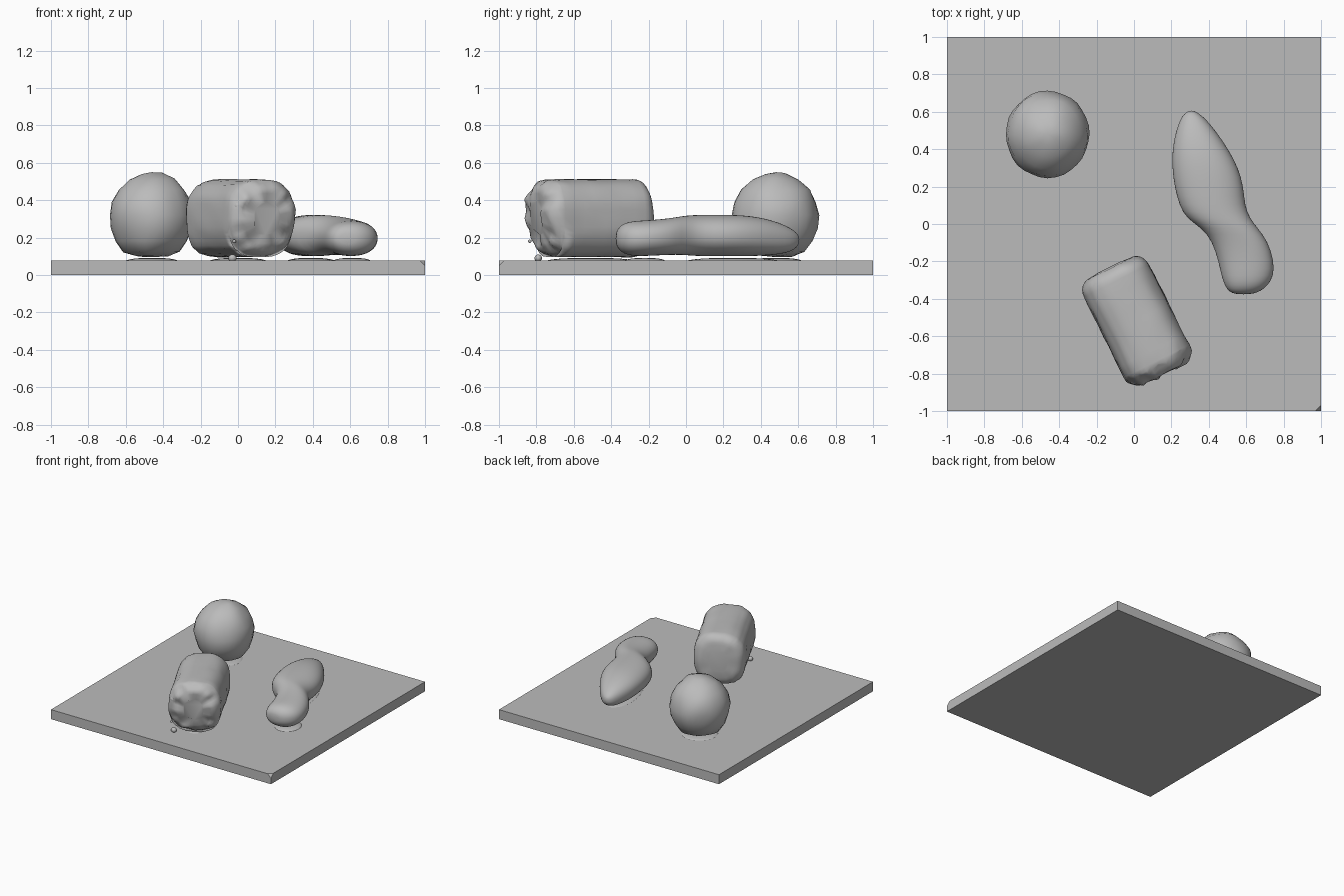
import bpy
import bmesh
import math
from mathutils import Matrix, Vector, noise

if "Cube" in bpy.data.objects:
    bpy.data.objects.remove(bpy.data.objects["Cube"], do_unlink=True)

# One plain clay grey
GREY = (0.5, 0.5, 0.5, 1.0)
clay = bpy.data.materials.new("clay grey")
clay.use_nodes = True
clay.diffuse_color = GREY
bsdf = clay.node_tree.nodes["Principled BSDF"]
bsdf.inputs["Base Color"].default_value = GREY
bsdf.inputs["Roughness"].default_value = 0.8


def finish(name, bm, smooth=True):
    bmesh.ops.recalc_face_normals(bm, faces=bm.faces)
    mesh = bpy.data.meshes.new(name)
    bm.to_mesh(mesh)
    bm.free()
    mesh.materials.append(clay)
    for p in mesh.polygons:
        p.use_smooth = smooth
    obj = bpy.data.objects.new(name, mesh)
    bpy.context.collection.objects.link(obj)
    return obj


def roughen(bm, amount, scale):
    """Gentle hand-shaped unevenness."""
    bm.normal_update()
    for v in bm.verts:
        v.co += v.normal * amount * noise.noise(v.co * scale)


def loft(sections, power, sides=40):
    """Skin rounded-square rings along y: (y, centre x, centre z, half width, half height)."""
    bm = bmesh.new()
    rings = []
    for y, cx, cz, hw, hh in sections:
        ring = []
        for i in range(sides):
            a = 2 * math.pi * i / sides
            c, s = math.cos(a), math.sin(a)
            ring.append(bm.verts.new((
                cx + hw * math.copysign(abs(c) ** (2 / power), c), y,
                cz + hh * math.copysign(abs(s) ** (2 / power), s))))
        rings.append(ring)
    for a, b in zip(rings, rings[1:]):
        for i in range(sides):
            j = (i + 1) % sides
            bm.faces.new((a[i], a[j], b[j], b[i]))
    bm.faces.new(rings[0])
    bm.faces.new(rings[-1][::-1])
    return bm


def ellipsoid(name, centre, radii, turn=0.0):
    bm = bmesh.new()
    bmesh.ops.create_uvsphere(bm, u_segments=24, v_segments=12, radius=1)
    bm.transform(Matrix.Translation(centre) @ Matrix.Rotation(turn, 4, 'Z')
                 @ Matrix.Diagonal((*radii, 1)))
    return finish(name, bm)


# Square base slab with one chipped corner
BASE_TOP = 0.078
bm = bmesh.new()
bmesh.ops.create_cube(bm, size=1)
bm.transform(Matrix.Translation((0, 0, BASE_TOP / 2)) @ Matrix.Diagonal((2, 2, BASE_TOP, 1)))
chip = [v for v in bm.verts if v.co.x > 0 and v.co.y < 0 and v.co.z > 0.01]
bmesh.ops.bevel(bm, geom=chip, offset=0.03, segments=1, affect='VERTICES')
finish("base_slab", bm, smooth=False)

# Ball: turned profile (radius, height) with a flattened underside
profile = [(0, 0.095), (0.09, 0.1), (0.15, 0.125), (0.192, 0.18), (0.216, 0.25),
           (0.224, 0.32), (0.212, 0.39), (0.178, 0.455), (0.12, 0.51),
           (0.055, 0.54), (0, 0.546)]
bm = bmesh.new()
pts = [bm.verts.new((r, 0, z)) for r, z in profile]
edges = [bm.edges.new(p) for p in zip(pts, pts[1:])]
bmesh.ops.spin(bm, geom=pts + edges, cent=(0, 0, 0), axis=(0, 0, 1),
               angle=2 * math.pi, steps=32)
bmesh.ops.remove_doubles(bm, verts=bm.verts, dist=0.001)
bm.transform(Matrix.Translation((-0.462, 0.48, 0)) @ Matrix.Diagonal((1, 1.03, 1, 1)))
roughen(bm, 0.012, 9)
finish("ball", bm)

# Block-like drum lying on its side, with rounded ends
HALF_LEN, CORNER, HW, HH = 0.315, 0.075, 0.195, 0.208
ends = []
for k in range(7):
    a = math.pi / 2 * k / 6
    ends.append((HALF_LEN - CORNER + CORNER * math.cos(a), CORNER * (1 - math.sin(a))))
ends = [(HALF_LEN + 0.006, 0.12)] + ends
rows = ends + [(HALF_LEN - CORNER - 0.06 * k, 0) for k in range(1, 8)]
rows += [(-y, inset) for y, inset in reversed(ends)]
bm = loft([(y, 0, 0.303, HW - d, HH - d) for y, d in rows], 2.7, 48)
for v in bm.verts:
    # undercut, ragged front end and faint lengthwise grooves on one flank
    if v.co.y < -0.24:
        v.co.y += 0.05 * max(0, 0.3 - v.co.z) / 0.2
        v.co.y += 0.025 * noise.noise(v.co * 16)
    elif v.co.x < -0.02:
        v.co.z += 0.003 * math.sin(v.co.x * 130)
roughen(bm, 0.006, 10)
TURN = math.atan2(0.447, 0.894)
bm.transform(Matrix.Translation((0.013, -0.518, 0)) @ Matrix.Rotation(TURN, 4, 'Z'))
finish("drum", bm)

# Crumbs broken from the drum's front end
for i, (x, y, z, r) in enumerate([(-0.02, -0.835, 0.18, 0.01), (-0.03, -0.79, 0.09, 0.022),
                                  (0.0, -0.835, 0.37, 0.025), (-0.02, -0.82, 0.29, 0.025)]):
    ellipsoid(f"crumb_{i + 1}", (x, y, z), (r, r * 0.9, r * 0.9))

# Gourd: (y, left x, right x, bottom z, top z) along its length
gourd = [(0.606, 0.295, 0.32, 0.17, 0.205), (0.59, 0.268, 0.348, 0.145, 0.228),
         (0.56, 0.248, 0.385, 0.125, 0.25), (0.50, 0.225, 0.435, 0.11, 0.28),
         (0.40, 0.204, 0.505, 0.102, 0.308), (0.30, 0.204, 0.558, 0.10, 0.32),
         (0.20, 0.216, 0.586, 0.10, 0.322), (0.10, 0.242, 0.592, 0.10, 0.322),
         (0.03, 0.28, 0.62, 0.103, 0.32), (-0.02, 0.36, 0.66, 0.108, 0.315),
         (-0.09, 0.418, 0.715, 0.108, 0.302), (-0.20, 0.452, 0.75, 0.102, 0.292),
         (-0.28, 0.468, 0.746, 0.10, 0.289), (-0.33, 0.486, 0.715, 0.112, 0.278),
         (-0.36, 0.506, 0.675, 0.135, 0.255), (-0.376, 0.54, 0.63, 0.165, 0.225)]
bm = loft([(y, (l + r) / 2, (b + t) / 2, (r - l) / 2, (t - b) / 2)
           for y, l, r, b, t in gourd], 2.2)
gourd_obj = finish("gourd", bm)
sub = gourd_obj.modifiers.new("smooth", 'SUBSURF')
sub.levels = sub.render_levels = 1

# Low mounds where each shape rests on the slab
for name, x, y, rx, ry, turn in [("ball_mound", -0.46, 0.48, 0.14, 0.14, 0),
                                 ("drum_mound", 0.0, -0.51, 0.11, 0.26, TURN),
                                 ("gourd_mound", 0.39, 0.25, 0.12, 0.25, 0.2),
                                 ("gourd_end_mound", 0.61, -0.22, 0.10, 0.11, 0)]:
    ellipsoid(name, (x, y, BASE_TOP - 0.004), (rx, ry, 0.018), turn)
